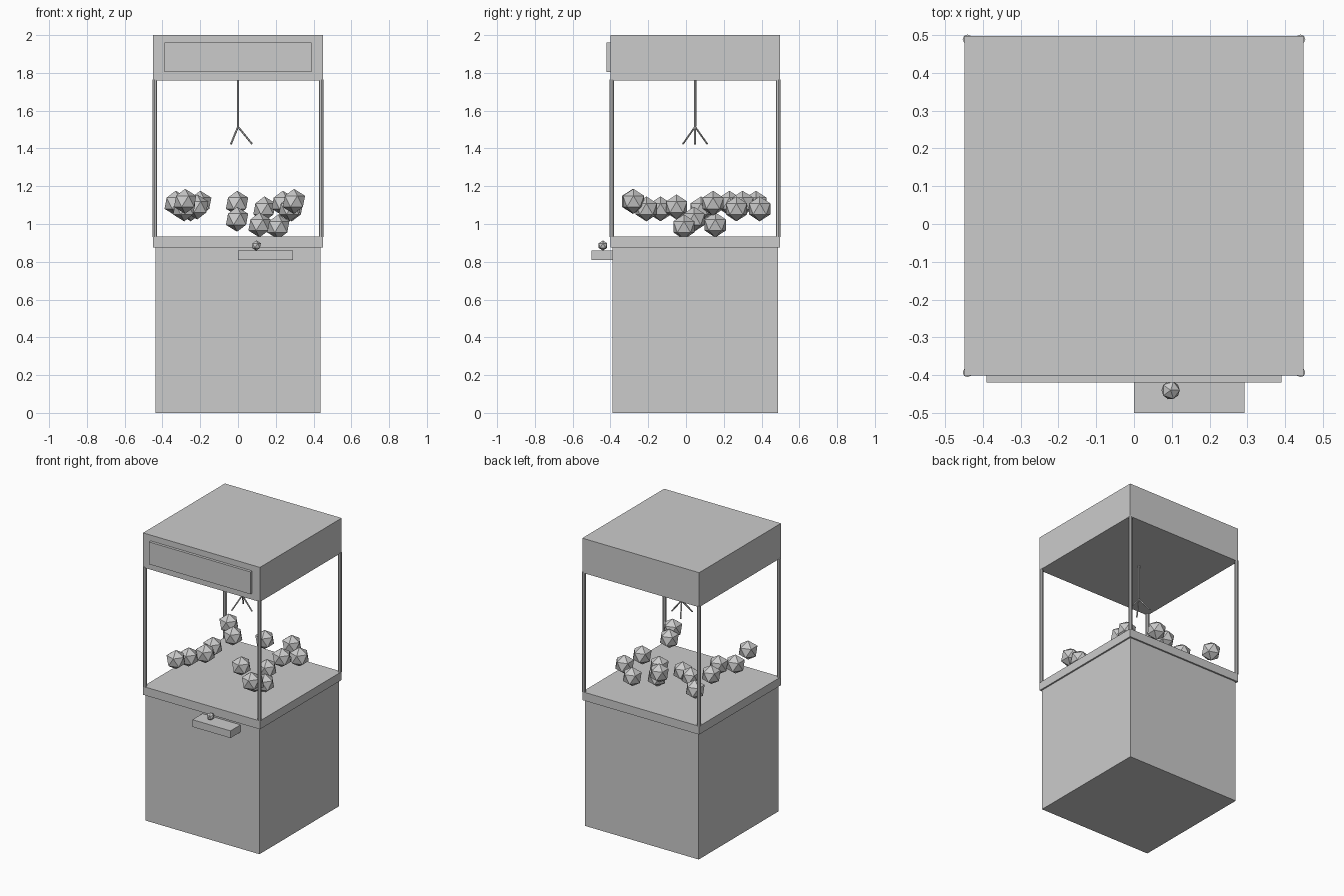
import bpy
from math import cos, sin, tau
from mathutils import Vector

cube = bpy.data.objects.get("Cube")
if cube:
    bpy.data.objects.remove(cube)

grey = bpy.data.materials.new("light_grey")
grey.use_nodes = True
colour = (0.6, 0.6, 0.6, 1)
grey.diffuse_color = colour
grey.node_tree.nodes["Principled BSDF"].inputs["Base Color"].default_value = colour

CENTRE_Y = 0.048
BALL_RADIUS = 0.066


def finish(name):
    ob = bpy.context.object
    ob.name = name
    ob.data.materials.append(grey)
    return ob


def box(name, low, high):
    low, high = Vector(low), Vector(high)
    bpy.ops.mesh.primitive_cube_add(size=1, location=(low + high) / 2)
    ob = finish(name)
    ob.scale = high - low
    return ob


def rod(name, start, end, radius, sides=8):
    start, end = Vector(start), Vector(end)
    axis = end - start
    bpy.ops.mesh.primitive_cylinder_add(
        vertices=sides, radius=radius, depth=axis.length, location=(start + end) / 2,
        rotation=axis.to_track_quat("Z", "Y").to_euler())
    return finish(name)


def ball(name, location, radius):
    bpy.ops.mesh.primitive_ico_sphere_add(subdivisions=1, radius=radius, location=location)
    return finish(name)


def square_block(name, half, bottom, top):
    return box(name, (-half, CENTRE_Y - half, bottom), (half, CENTRE_Y + half, top))


# Cabinet, deck and roof
square_block("cabinet", 0.438, 0, 0.875)
square_block("deck", 0.449, 0.875, 0.933)
square_block("roof", 0.449, 1.76, 2)

# Corner posts
for sx in (-1, 1):
    for sy in (-1, 1):
        x, y = sx * 0.441, CENTRE_Y + sy * 0.441
        rod("corner_post", (x, y, 0.93), (x, y, 1.765), 0.0125)

# Sign panel, control shelf and stick knob
box("sign_panel", (-0.39, -0.42, 1.805), (0.39, -0.39, 1.96))
box("control_shelf", (0, -0.5, 0.81), (0.292, -0.385, 0.86))
ball("stick_knob", (0.097, -0.44, 0.886), 0.027)

# Hanging claw with three fingers
hub = Vector((0, CENTRE_Y, 1.515))
rod("claw_cable", hub, (0, CENTRE_Y, 1.765), 0.0065)
for i in range(3):
    angle = i * tau / 3
    reach = Vector((0.075 * cos(angle), 0.075 * sin(angle), -0.092))
    rod("claw_finger", hub, hub + reach, 0.005, 6)

# Prize balls
prizes = [
    (-0.33, 0.37, 1.11), (-0.20, 0.23, 1.11), (-0.005, 0.3, 1.11),
    (0.14, 0.39, 1.08), (0.285, 0.267, 1.08), (0.237, 0.143, 1.11),
    (-0.25, 0.08, 1.08), (-0.216, -0.05, 1.09), (-0.285, -0.135, 1.08),
    (-0.28, -0.282, 1.12), (-0.005, 0.043, 1.025), (0.114, 0.155, 0.995),
    (0.213, -0.011, 0.985), (0.296, -0.278, 1.12), (0.275, -0.21, 1.08),
]
for spot in prizes:
    ball("prize_ball", spot, BALL_RADIUS)
